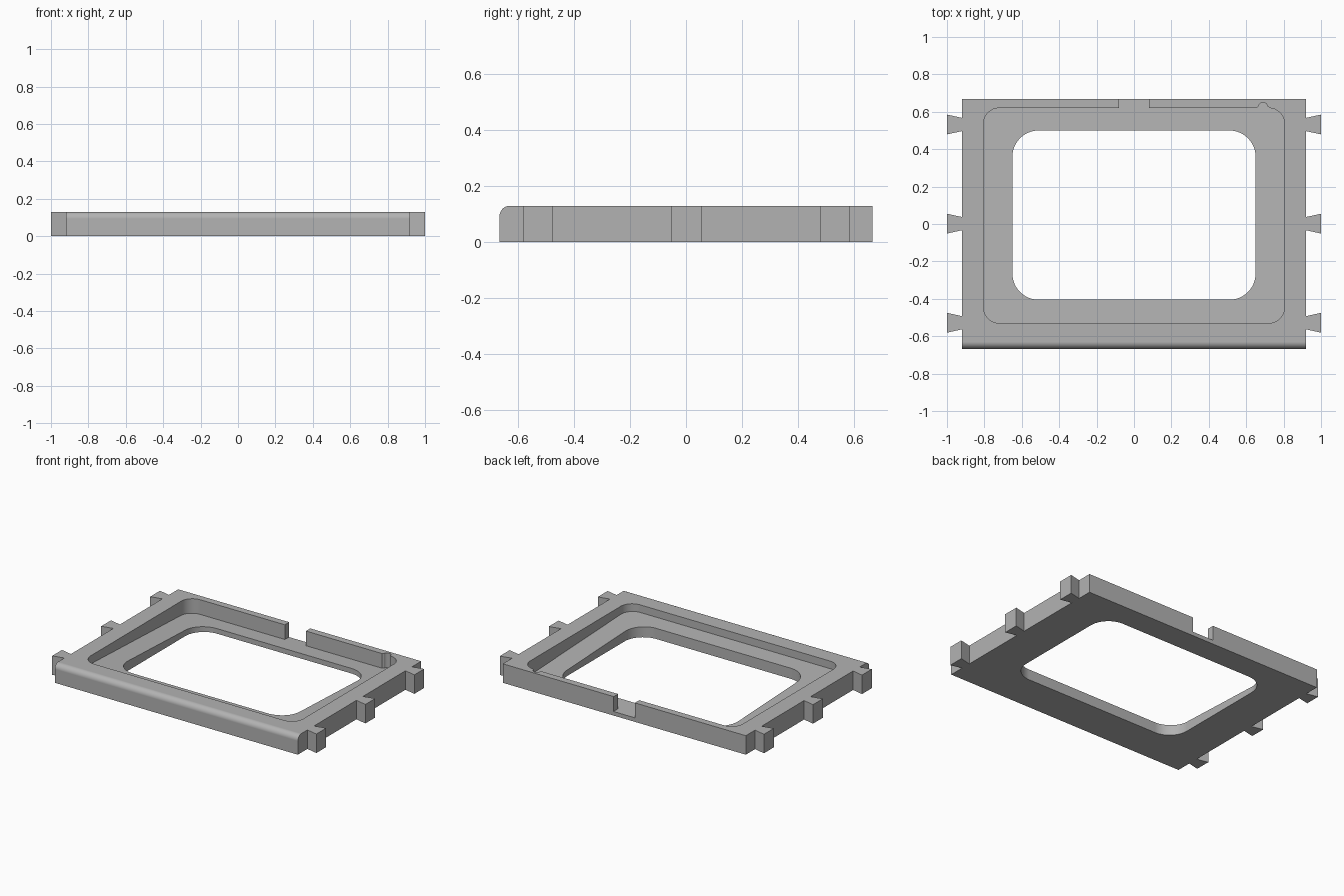
import bpy, bmesh, math
from mathutils import Matrix

if "Cube" in bpy.data.objects:
    bpy.data.objects.remove(bpy.data.objects["Cube"])

H = 0.13                        # frame height
X, Y = 0.92, 0.667              # half size of the body


def arc(cx, cy, r, a0, a1, n=12):
    return [(cx + r * math.cos(math.radians(a0 + (a1 - a0) * i / n)),
             cy + r * math.sin(math.radians(a0 + (a1 - a0) * i / n))) for i in range(n + 1)]


def rounded(x, y0, y1, r, back=()):
    """Counter-clockwise rounded rectangle, with extra points along its back side."""
    return (arc(x - r, y0 + r, r, -90, 0) + arc(x - r, y1 - r, r, 0, 90) + list(back)
            + arc(r - x, y1 - r, r, 90, 180) + arc(r - x, y0 + r, r, 180, 270))


def prism(name, outline, bottom, top):
    """Upright prism whose bottom height may depend on y."""
    bm = bmesh.new()
    lo = [bm.verts.new((x, y, bottom(y))) for x, y in outline]
    hi = [bm.verts.new((x, y, top)) for x, y in outline]
    bm.faces.new(lo[::-1])
    bm.faces.new(hi)
    n = len(lo)
    for i in range(n):
        j = (i + 1) % n
        bm.faces.new((lo[i], lo[j], hi[j], hi[i]))
    bmesh.ops.recalc_face_normals(bm, faces=bm.faces)
    mesh = bpy.data.meshes.new(name)
    bm.to_mesh(mesh)
    bm.free()
    obj = bpy.data.objects.new(name, mesh)
    bpy.context.collection.objects.link(obj)
    return obj


def floor(y):                   # recess floor falls towards the back
    return 0.078 - 0.042 * (y + 0.53)


# Body: side profile with rounded front top edge, extruded along x
r = 0.037
profile = [(-Y, 0), (Y, 0), (Y, H)] + arc(r - Y, H - r, r, 90, 180)
frame = prism("frame", profile, lambda y: -X, X)
frame.data.transform(Matrix(((0, 0, 1, 0), (1, 0, 0, 0), (0, 1, 0, 0), (0, 0, 0, 1))))

# Recess with a small rounded relief and a gap through the back wall
relief = [(0.725, 0.62), (0.717, 0.628)] + arc(0.69, 0.625, 0.025, 10, 170) + [(0.663, 0.628), (0.655, 0.62)]
gap = [(0.08, 0.62), (0.08, 0.75), (-0.08, 0.75), (-0.08, 0.62)]
recess = prism("recess_cutter", rounded(0.805, -0.53, 0.62, 0.085, relief + gap), floor, 0.3)

# Central opening
opening = prism("opening_cutter", rounded(0.65, -0.405, 0.5, 0.14), lambda y: -0.1, 0.3)
helpers = [(recess, 'DIFFERENCE'), (opening, 'DIFFERENCE')]

# Dovetail tabs on both sides
for s in (-1, 1):
    for yc in (-0.528, 0.002, 0.532):
        tab = [(s * 0.90, yc - 0.031), (s, yc - 0.053), (s, yc + 0.053), (s * 0.90, yc + 0.031)]
        helpers.append((prism("tab", tab, lambda y: 0.0, H), 'UNION'))

for obj, op in helpers:
    mod = frame.modifiers.new(obj.name, 'BOOLEAN')
    mod.object, mod.operation, mod.solver = obj, op, 'EXACT'
    obj.hide_render = True

# Bake the cuts and remove the helpers
bpy.context.view_layer.update()
deps = bpy.context.evaluated_depsgraph_get()
mesh = bpy.data.meshes.new_from_object(frame.evaluated_get(deps))
frame.modifiers.clear()
frame.data = mesh
for obj, op in helpers:
    bpy.data.objects.remove(obj)

# Colour and smooth shading
grey = bpy.data.materials.new("grey")
grey.diffuse_color = (0.45, 0.45, 0.45, 1)
grey.use_nodes = True
grey.node_tree.nodes["Principled BSDF"].inputs["Base Color"].default_value = grey.diffuse_color
mesh.materials.clear()
mesh.materials.append(grey)
bpy.context.view_layer.objects.active = frame
frame.select_set(True)
bpy.ops.object.shade_smooth_by_angle(angle=math.radians(30))
weighted = frame.modifiers.new("flat_faces", 'WEIGHTED_NORMAL')
weighted.keep_sharp = True
